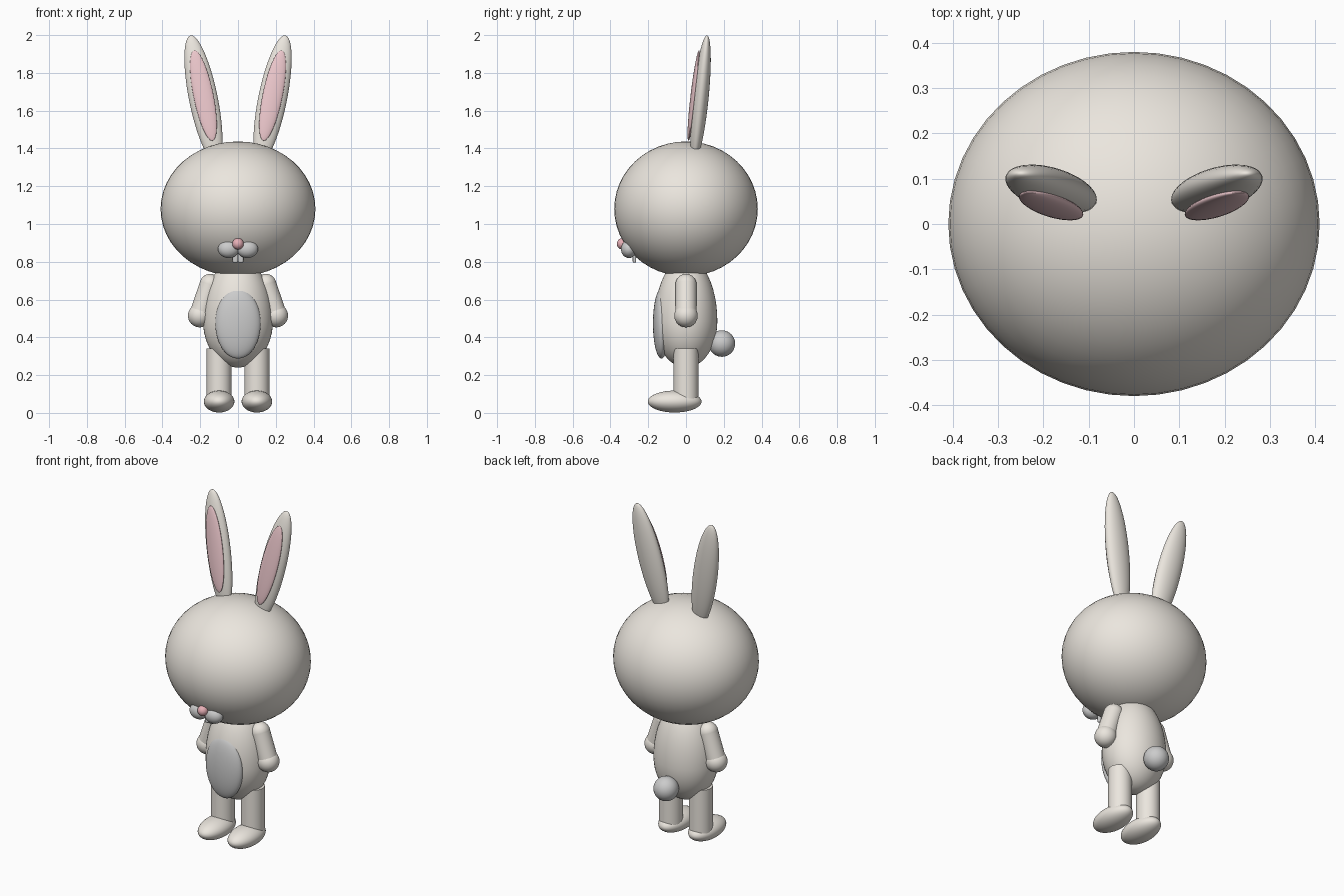
import bpy, math
from mathutils import Vector

if "Cube" in bpy.data.objects:
    bpy.data.objects.remove(bpy.data.objects["Cube"])


def material(name, rgb):
    m = bpy.data.materials.new(name)
    m.diffuse_color = (*rgb, 1)
    m.use_nodes = True
    m.node_tree.nodes["Principled BSDF"].inputs["Base Color"].default_value = m.diffuse_color
    return m


FUR = material("cream_fur", (0.83, 0.79, 0.73))
WHITE = material("white_fur", (0.9, 0.89, 0.88))
PINK = material("ear_pink", (0.85, 0.58, 0.61))
NOSE = material("nose_pink", (0.80, 0.43, 0.47))


def finish(name, mat):
    o = bpy.context.object
    o.name = name
    o.data.materials.append(mat)
    bpy.ops.object.shade_smooth_by_angle(angle=math.radians(40))
    return o


def ball(name, loc, radii, mat=FUR, rot=(0, 0, 0)):
    bpy.ops.mesh.primitive_uv_sphere_add(segments=48, ring_count=24, location=loc, rotation=rot)
    bpy.context.object.scale = radii
    return finish(name, mat)


def rod(name, a, b, r, mat=FUR):
    a, b = Vector(a), Vector(b)
    bpy.ops.mesh.primitive_cylinder_add(vertices=32, radius=r, depth=(b - a).length, location=(a + b) / 2)
    bpy.context.object.rotation_euler = (b - a).to_track_quat('Z', 'Y').to_euler()
    return finish(name, mat)


# head
ball("head", (0, 0, 1.08), (0.41, 0.38, 0.357))

# egg-shaped body, upper half stretched into the head
body = ball("body", (0, 0, 0.485), (0.185, 0.166, 0.245))
for v in body.data.vertices:
    if v.co.z > 0:
        v.co.z *= 1.38

# belly patch and tail
ball("belly_patch", (0, -0.13, 0.473), (0.12, 0.045, 0.185), WHITE)
ball("tail", (0, 0.19, 0.367), (0.07, 0.07, 0.07), WHITE)

# nose
ball("nose", (0, -0.336, 0.895), (0.03, 0.03, 0.03), NOSE)

for s, side in ((-1, "left"), (1, "right")):
    # ears leaning outwards and back
    lean = (-0.1, 0.2 * s, 0)
    ball(f"ear_{side}", (0.183 * s, 0.077, 1.662), (0.076, 0.042, 0.345), FUR, lean)
    ball(f"inner_ear_{side}", (0.183 * s, 0.041, 1.68), (0.053, 0.017, 0.246), PINK,
         (-0.115, 0.2 * s, 0))

    # muzzle cheek and front tooth
    ball(f"muzzle_{side}", (0.05 * s, -0.302, 0.867), (0.056, 0.042, 0.047), WHITE)
    bpy.ops.mesh.primitive_cube_add(size=1, location=(0.0145 * s, -0.273, 0.822))
    tooth = bpy.context.object
    tooth.scale = (0.028, 0.018, 0.054)
    bpy.ops.object.transform_apply(location=False, rotation=False, scale=True)
    bev = tooth.modifiers.new("round", 'BEVEL')
    bev.width, bev.segments = 0.007, 3
    finish(f"tooth_{side}", WHITE)

    # arm with round shoulder and paw
    shoulder, paw = (0.147 * s, 0, 0.68), (0.203 * s, 0, 0.515)
    ball(f"shoulder_{side}", shoulder, (0.056,) * 3)
    rod(f"arm_{side}", shoulder, paw, 0.056)
    ball(f"paw_{side}", paw, (0.062,) * 3)

    # leg and foot
    rod(f"leg_{side}", (0.1 * s, 0, 0.07), (0.1 * s, 0, 0.34), 0.066)
    ball(f"foot_{side}", (0.1 * s, -0.06, 0.06), (0.081, 0.142, 0.058))
